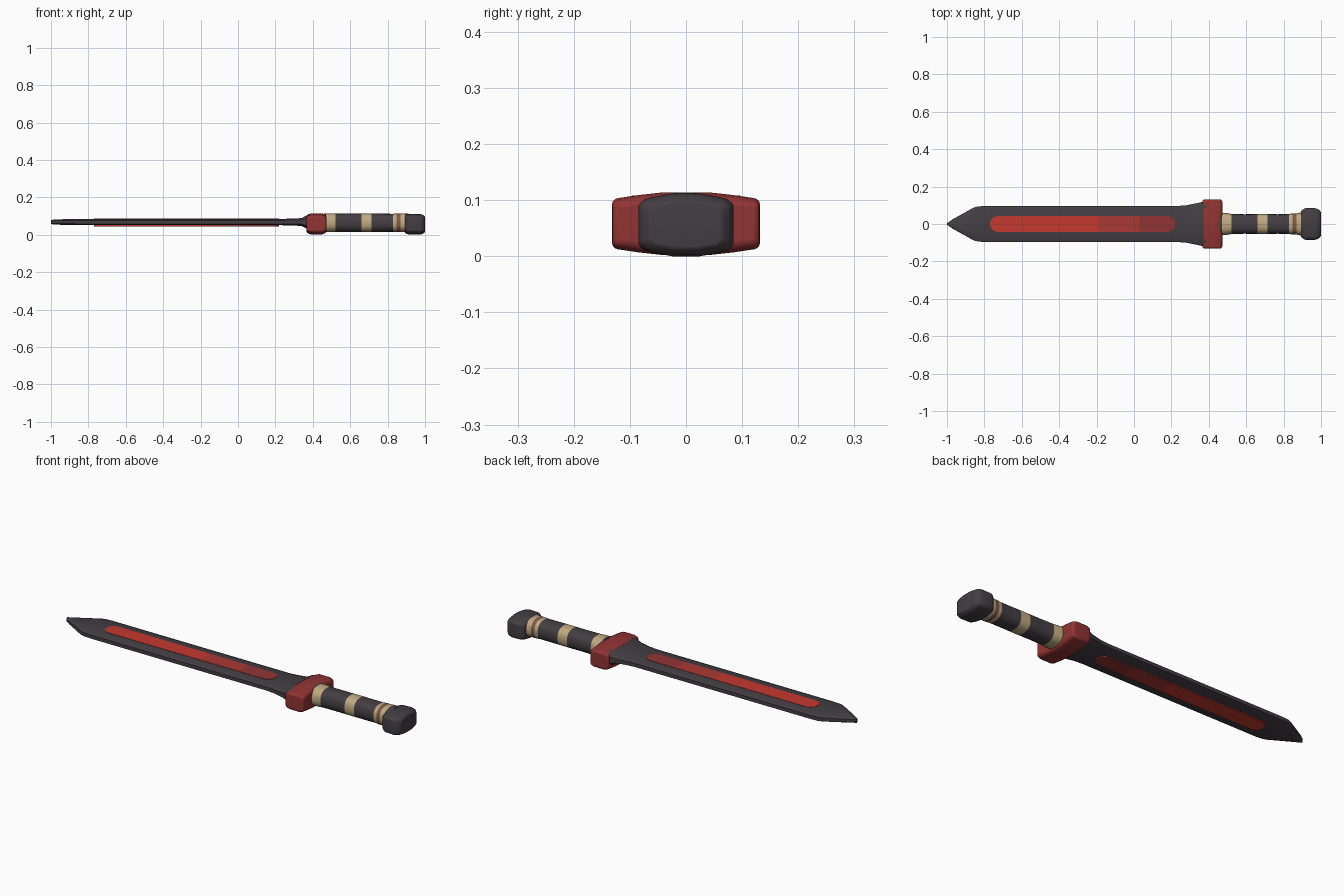
import bpy, bmesh, math

if "Cube" in bpy.data.objects:
    bpy.data.objects.remove(bpy.data.objects["Cube"])


def mat(name, rgb):
    m = bpy.data.materials.new(name)
    m.diffuse_color = (*rgb, 1)
    m.use_nodes = True
    m.node_tree.nodes["Principled BSDF"].inputs["Base Color"].default_value = m.diffuse_color
    return m


DARK = mat("charcoal", (0.058, 0.048, 0.056))
BRIGHT = mat("bright red", (0.56, 0.042, 0.030))
MID = mat("mid red", (0.40, 0.040, 0.035))
DEEP = mat("deep red", (0.29, 0.034, 0.034))
TAN = mat("tan wrap", (0.53, 0.40, 0.22))
BROWN = mat("brown wrap", (0.22, 0.10, 0.07))
ZC = 0.067  # height of the long axis


def loft(name, sections, mats, pick=None, angle=35, bevel=0):
    """Skin a list of (x, [(y, z), ...]) rings; pick(face centre) gives the material."""
    bm = bmesh.new()
    rings = [[bm.verts.new((x, y, z)) for y, z in pts] for x, pts in sections]
    n = len(rings[0])
    for a, b in zip(rings, rings[1:]):
        for i in range(n):
            j = (i + 1) % n
            bm.faces.new((a[i], a[j], b[j], b[i]))
    bm.faces.new(rings[0][::-1])
    bm.faces.new(rings[-1])
    bmesh.ops.recalc_face_normals(bm, faces=bm.faces)
    if pick:
        for f in bm.faces:
            f.material_index = pick(f.calc_center_median())
    me = bpy.data.meshes.new(name)
    bm.to_mesh(me)
    bm.free()
    ob = bpy.data.objects.new(name, me)
    bpy.context.collection.objects.link(ob)
    for m in mats:
        me.materials.append(m)
    if bevel:
        mod = ob.modifiers.new("rounding", 'BEVEL')
        mod.width, mod.segments, mod.limit_method = bevel, 3, 'ANGLE'
        mod.angle_limit = math.radians(25)
    bpy.ops.object.select_all(action='DESELECT')
    bpy.context.view_layer.objects.active = ob
    ob.select_set(True)
    bpy.ops.object.shade_smooth_by_angle(angle=math.radians(angle))
    return ob


def mirror4(quarter, zc):
    """Complete a (y, dz) quarter outline, from side to top, into a full ring."""
    q = quarter
    return ([(y, zc + z) for y, z in q] + [(-y, zc + z) for y, z in q[::-1]]
            + [(-y, zc - z) for y, z in q] + [(y, zc - z) for y, z in q[::-1]])


def oval(ry, rz, zc=ZC, n=24, p=0.8):
    """Slightly squared oval ring."""
    pts = []
    for i in range(n):
        c, s = math.cos(2 * math.pi * i / n), math.sin(2 * math.pi * i / n)
        pts.append((math.copysign(abs(c) ** p * ry, c), zc + math.copysign(abs(s) ** p * rz, s)))
    return pts


# blade: (x, half width, half thickness), blunt edge with a narrow chamfer
stations = [(-1.0, 0.004, 0.011), (-0.97, 0.025, 0.014), (-0.86, 0.086, 0.017),
            (-0.835, 0.094, 0.017), (-0.80, 0.096, 0.017), (0.23, 0.096, 0.017),
            (0.28, 0.100, 0.018), (0.34, 0.112, 0.021), (0.365, 0.118, 0.034),
            (0.39, 0.118, 0.040)]
loft("blade", [(x, mirror4([(w, t * 0.55), (w - min(0.022, w * 0.5), t)], 0.069))
               for x, w, t in stations], [DARK], angle=30)


# red inlays on both flats, rounded at the ends, fading towards the guard
def inlay_color(c):
    return 0 if c.x < -0.19 else 1 if c.x < 0.03 else 2


x0, x1, r = -0.77, 0.22, 0.042
xs = [x0 + r * (1 - math.cos(a * math.pi / 12)) for a in range(1, 7)]
xs += [-0.19, 0.03]
xs += [x1 - r + r * math.sin(a * math.pi / 12) for a in range(0, 6)]


def inlay_half(x):
    d = max(x0 + r - x, x - (x1 - r), 0)
    return max(0.006, math.sqrt(max(r * r - d * d, 0)))


for name, lo, hi in (("inlay_top", 0.082, 0.0875), ("inlay_bottom", 0.046, 0.054)):
    ring = []
    for x in xs:
        w = inlay_half(x)
        ring.append((x, [(w, lo), (w, hi), (-w, hi), (-w, lo)]))
    loft(name, ring, [BRIGHT, MID, DEEP], inlay_color)

# cross guard: tall in the middle, shorter at the ends
zg = 0.059
guard = [(0.132, 0.044), (0.085, 0.051), (0.04, 0.056)]
slim = [(0.130, 0.037), (0.085, 0.043), (0.04, 0.047)]
loft("cross_guard", [(0.365, mirror4(slim, zg)), (0.39, mirror4(guard, zg)),
                     (0.45, mirror4(guard, zg)), (0.472, mirror4(slim, zg))],
     [DEEP], angle=50, bevel=0.010)

# grip with wrapped bands
bands = [(0.47, 0.52, 1), (0.66, 0.715, 1), (0.83, 0.848, 1), (0.848, 0.868, 2), (0.868, 0.893, 1)]


def grip_color(c):
    for a, b, m in bands:
        if a < c.x < b:
            return m
    return 0


grip = [(0.46, 0.060, 0.050), (0.47, 0.060, 0.050), (0.49, 0.059, 0.050), (0.52, 0.054, 0.049),
        (0.59, 0.052, 0.049), (0.66, 0.053, 0.049), (0.715, 0.053, 0.049), (0.77, 0.052, 0.049),
        (0.83, 0.054, 0.048), (0.848, 0.056, 0.050), (0.868, 0.056, 0.050),
        (0.893, 0.062, 0.049), (0.92, 0.062, 0.048)]
loft("grip", [(x, oval(a, b, 0.065)) for x, a, b in grip], [DARK, TAN, BROWN], grip_color)

# pommel: faceted rounded block
zp = 0.057
def pommel_ring(s, t):
    return mirror4([(0.085 * s, 0.036 * t), (0.072 * s, 0.047 * t), (0.025 * s, 0.056 * t)], zp)


loft("pommel", [(0.893, pommel_ring(0.82, 0.86)), (0.912, pommel_ring(0.99, 0.97)),
                (0.965, pommel_ring(1.0, 1.0)), (0.985, pommel_ring(0.94, 0.94)),
                (1.0, pommel_ring(0.76, 0.76))],
     [DARK], angle=60, bevel=0.005)

# rest the sword on the ground plane
bpy.context.view_layer.update()
dg = bpy.context.evaluated_depsgraph_get()
objs = list(bpy.context.collection.objects)
low = min(v.co.z for o in objs for v in o.evaluated_get(dg).data.vertices)
for o in objs:
    o.location.z -= low
